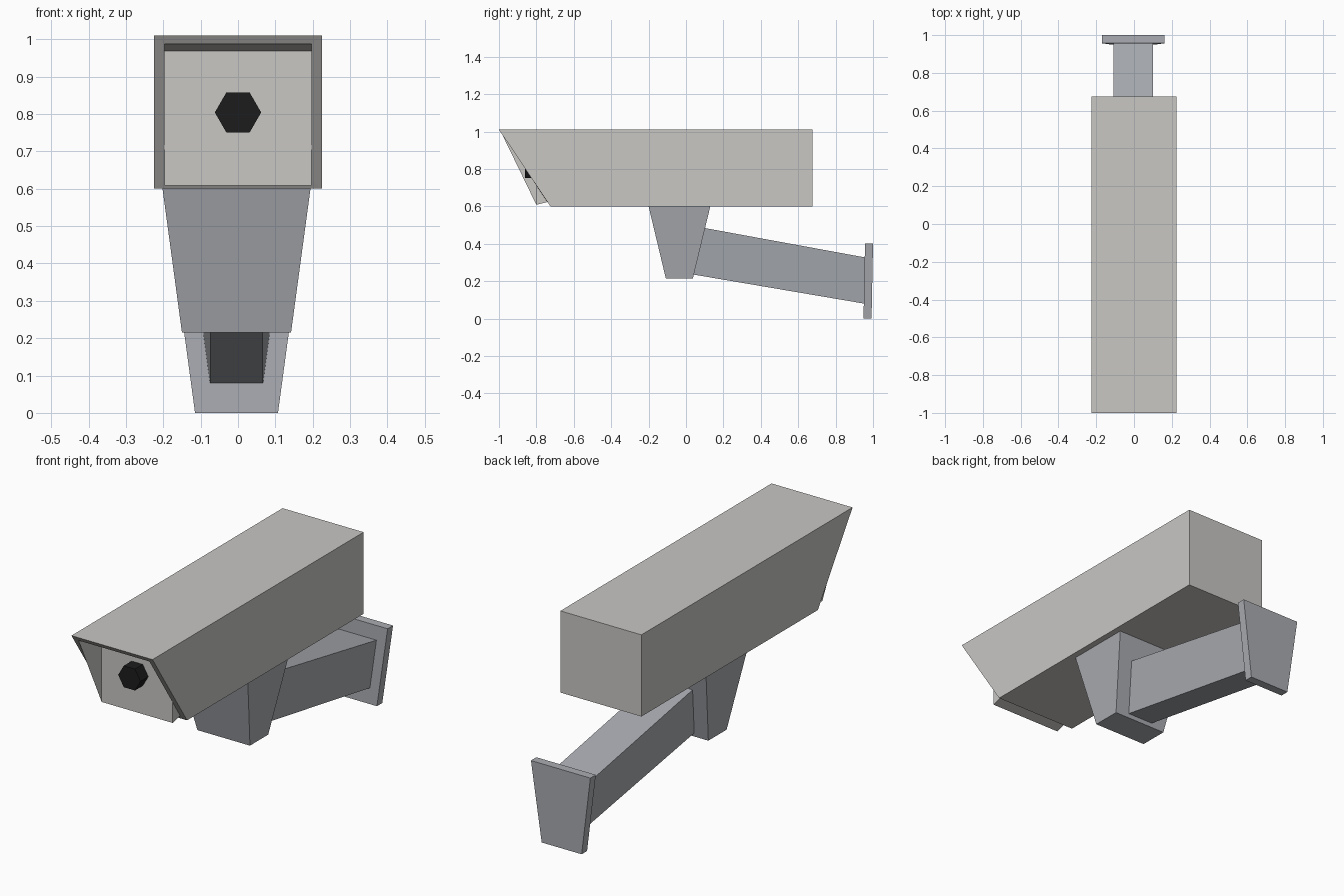
import bpy, bmesh, math
from mathutils import Matrix

if "Cube" in bpy.data.objects:
    bpy.data.objects.remove(bpy.data.objects["Cube"])

def material(name, rgb):
    m = bpy.data.materials.new(name)
    m.diffuse_color = (*rgb, 1.0)
    m.use_nodes = True
    m.node_tree.nodes["Principled BSDF"].inputs["Base Color"].default_value = m.diffuse_color
    return m

SHELL = material("warm light grey", (0.58, 0.57, 0.55))
METAL = material("cool mid grey", (0.40, 0.415, 0.445))
BLACK = material("lens black", (0.012, 0.012, 0.012))

def finish(bm, name, mat):
    me = bpy.data.meshes.new(name)
    bm.to_mesh(me)
    bm.free()
    me.materials.append(mat)
    ob = bpy.data.objects.new(name, me)
    bpy.context.collection.objects.link(ob)
    return ob

def ring(top, bot, cx=0.0):
    """Four corners from (half width, y, z) of a top and a bottom edge."""
    (wt, yt, zt), (wb, yb, zb) = top, bot
    return [(cx - wt, yt, zt), (cx - wb, yb, zb), (cx + wb, yb, zb), (cx + wt, yt, zt)]

def loft(name, rings, mat, diagonals=None):
    """Bridge rings from back to front and cap both ends.
    diagonals: {(ring, side): 0 or 1} splits that quad into two triangles."""
    bm = bmesh.new()
    vs = [[bm.verts.new(p) for p in r] for r in rings]
    bm.faces.new(reversed(vs[0]))
    bm.faces.new(vs[-1])
    for k in range(len(vs) - 1):
        a, b = vs[k], vs[k + 1]
        for i in range(4):
            j = (i + 1) % 4
            q = [a[i], a[j], b[j], b[i]]
            d = (diagonals or {}).get((k, i))
            if d is None:
                bm.faces.new(q)
            else:
                q = q[d:] + q[:d]
                bm.faces.new((q[0], q[1], q[2]))
                bm.faces.new((q[0], q[2], q[3]))
    return finish(bm, name, mat)

# Camera housing: slanted hood, rim, and upright front panel set inside it;
# the panel crosses the slant, so the recess sides are folded triangles
loft("housing", [
    ring((0.225, 0.675, 1.01), (0.225, 0.675, 0.60)),
    ring((0.225, -1.0, 1.01), (0.225, -0.725, 0.60)),
    ring((0.197, -0.984, 0.987), (0.197, -0.741, 0.623)),
    ring((0.197, -0.80, 0.968), (0.197, -0.80, 0.608)),
], SHELL, {(2, 0): 0, (2, 2): 0})

# Hexagonal lens on the front panel
bm = bmesh.new()
bmesh.ops.create_cone(bm, cap_ends=True, segments=6, radius1=0.062, radius2=0.062, depth=0.064)
bmesh.ops.rotate(bm, verts=bm.verts, matrix=Matrix.Rotation(math.pi / 6, 3, 'Z'))
if max(v.co.x for v in bm.verts) < 0.06:      # keep corners pointing sideways
    bmesh.ops.rotate(bm, verts=bm.verts, matrix=Matrix.Rotation(math.pi / 6, 3, 'Z'))
bmesh.ops.rotate(bm, verts=bm.verts, matrix=Matrix.Rotation(math.pi / 2, 3, 'X'))
bmesh.ops.translate(bm, verts=bm.verts, vec=(0, -0.83, 0.804))
finish(bm, "lens", BLACK)

# Bracket: tapered neck, sloping arm, wall plate
CX = -0.004
loft("bracket_neck", [
    ring((0.198, 0.13, 0.60), (0.146, 0.037, 0.215), CX),
    ring((0.198, -0.20, 0.60), (0.146, -0.108, 0.215), CX),
], METAL)
loft("bracket_arm", [
    ring((0.104, 0.956, 0.327), (0.071, 0.952, 0.08), CX),
    ring((0.104, 0.10, 0.484), (0.071, 0.041, 0.235), CX),
], METAL)
loft("wall_plate", [
    ring((0.165, 1.0, 0.40), (0.111, 0.992, 0.0), CX),
    ring((0.165, 0.957, 0.40), (0.111, 0.949, 0.0), CX),
], METAL)
